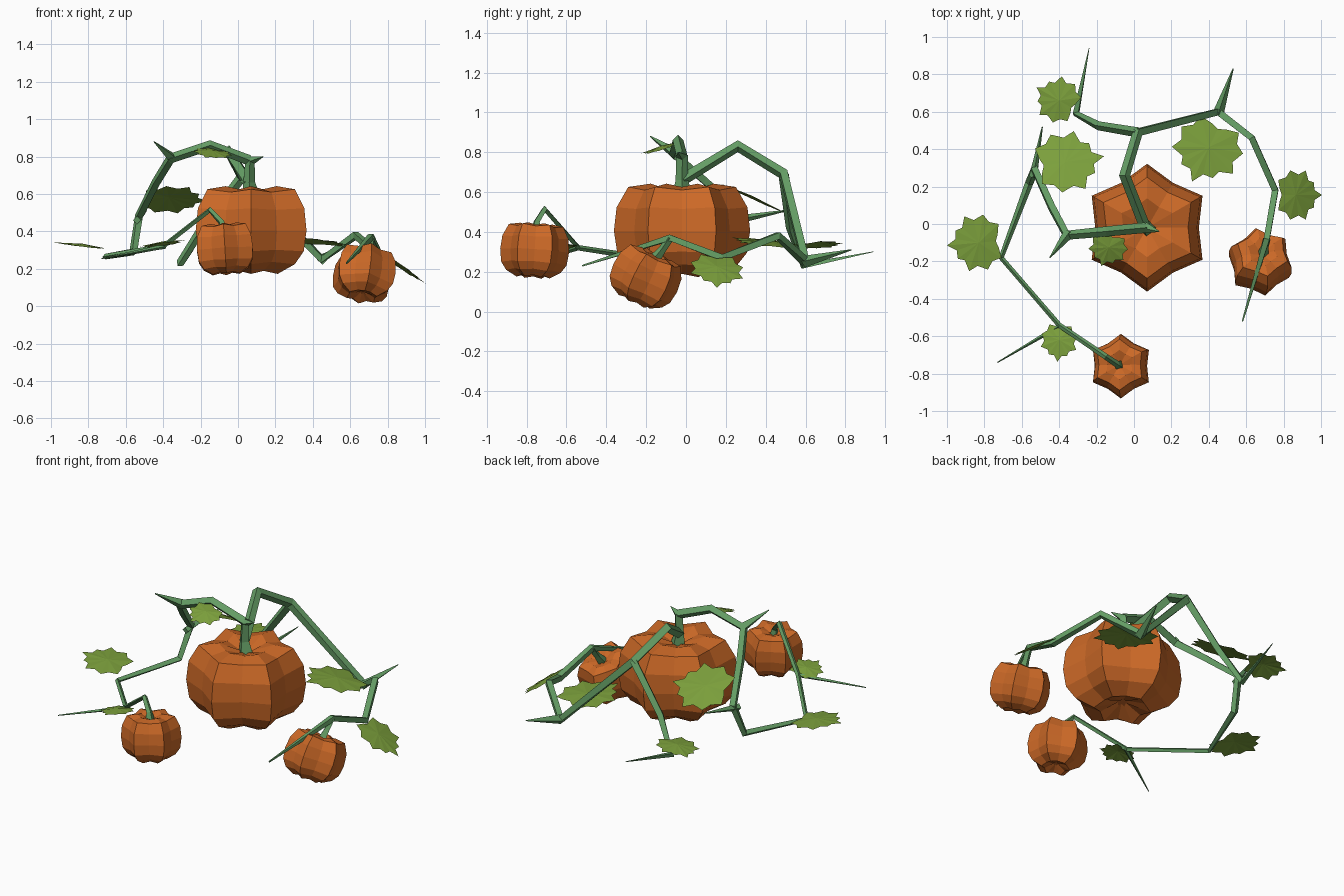
import bpy, bmesh, math
from mathutils import Vector, Matrix

if "Cube" in bpy.data.objects:
    bpy.data.objects.remove(bpy.data.objects["Cube"])


def material(name, rgb):
    m = bpy.data.materials.new(name)
    m.diffuse_color = (*rgb, 1)
    m.use_nodes = True
    m.node_tree.nodes["Principled BSDF"].inputs["Base Color"].default_value = m.diffuse_color
    return m


ORANGE = material("orange_skin", (0.60, 0.14, 0.02))
VINE = material("vine_green", (0.13, 0.34, 0.13))
LEAF = material("leaf_green", (0.20, 0.35, 0.045))


def finish(bm, name, mat):
    me = bpy.data.meshes.new(name)
    bm.to_mesh(me)
    bm.free()
    me.materials.append(mat)
    ob = bpy.data.objects.new(name, me)
    bpy.context.collection.objects.link(ob)
    return ob


# Six-lobed pumpkin: (radius, height) rings, every second column is a groove
PROFILE = [(0.10, 0.83), (0.46, 1.0), (0.79, 0.93), (0.96, 0.5), (1.0, 0.0),
           (0.95, -0.47), (0.79, -0.76), (0.48, -0.98), (0.10, -0.80)]


def pumpkin(name, center, r, h, axis, spin=0):
    bm = bmesh.new()
    rings = []
    for pr, pz in PROFILE:
        ring = []
        for i in range(12):
            a = math.radians(90 + spin + 30 * i)
            groove = i % 2
            k = r * pr * (0.81 if groove else 1)
            ring.append(bm.verts.new((k * math.cos(a), k * math.sin(a),
                                      h * pz * (0.93 if groove else 1))))
        rings.append(ring)
    for lo, hi in zip(rings, rings[1:]):
        for i in range(12):
            j = (i + 1) % 12
            bm.faces.new((lo[i], hi[i], hi[j], lo[j]))
    bm.faces.new(rings[0])
    bm.faces.new(rings[-1][::-1])
    bmesh.ops.recalc_face_normals(bm, faces=bm.faces)
    rot = Vector((0, 0, 1)).rotation_difference(Vector(axis)).to_matrix().to_4x4()
    bm.transform(Matrix.Translation(center) @ rot)
    return finish(bm, name, ORANGE)


# Square-section vine along (x, y, z, radius) points
def vine(name, pts):
    cu = bpy.data.curves.new(name, 'CURVE')
    cu.dimensions = '3D'
    cu.bevel_depth = 1.0
    cu.bevel_resolution = 0
    cu.use_fill_caps = True
    sp = cu.splines.new('POLY')
    sp.use_smooth = False
    sp.points.add(len(pts) - 1)
    for p, (x, y, z, rad) in zip(sp.points, pts):
        p.co = (x, y, z, 1)
        p.radius = rad
    cu.materials.append(VINE)
    ob = bpy.data.objects.new(name, cu)
    bpy.context.collection.objects.link(ob)
    bpy.ops.object.select_all(action='DESELECT')
    ob.select_set(True)
    bpy.context.view_layer.objects.active = ob
    bpy.ops.object.convert(target='MESH')
    bpy.ops.object.shade_flat()


# Lobed leaf: half outline (angle from tip, radius), mirrored; slopes give tilt
HALF = [(0, 1.12), (14, 0.82), (32, 0.92), (46, 0.78), (66, 1.04), (82, 0.8),
        (104, 0.98), (122, 0.8), (142, 0.95), (162, 0.72)]


def leaf(name, center, rx, ry, tip, sx=0, sy=0):
    bm = bmesh.new()
    outline = HALF + [(180, 0.6)] + [(-a, r) for a, r in HALF[:0:-1]]
    mid = bm.verts.new((center[0], center[1], center[2] + 0.012))
    rim = []
    for a, r in outline:
        t = math.radians(tip + a)
        x, y = rx * r * math.cos(t), ry * r * math.sin(t)
        rim.append(bm.verts.new((center[0] + x, center[1] + y,
                                 center[2] + sx * x + sy * y)))
    for i in range(len(rim)):
        bm.faces.new((mid, rim[i], rim[(i + 1) % len(rim)]))
    finish(bm, name, LEAF)


# Pumpkins
pumpkin("large_pumpkin", (0.07, -0.02, 0.405), 0.342, 0.237, (0, 0, 1))
pumpkin("front_pumpkin", (-0.07, -0.76, 0.305), 0.173, 0.137, (-0.06, 0.06, 1))
pumpkin("side_pumpkin", (0.675, -0.205, 0.168), 0.178, 0.135, (0.1, 0.42, 0.9), 10)

# Main stem and the vine arching behind to the side pumpkin
vine("main_stem", [(0.07, -0.02, 0.58, 0.05), (0.06, -0.02, 0.66, 0.032),
                   (0.065, -0.02, 0.78, 0.03), (0.135, -0.04, 0.80, 0.002)])
vine("back_vine", [(0.06, -0.02, 0.66, 0.03), (-0.05, 0.26, 0.83, 0.03),
                   (0.02, 0.49, 0.69, 0.029), (0.45, 0.60, 0.25, 0.027),
                   (0.63, 0.46, 0.38, 0.024), (0.755, 0.18, 0.27, 0.024),
                   (0.71, -0.08, 0.37, 0.022), (0.58, -0.52, 0.23, 0.005)])
vine("back_branch", [(0.02, 0.49, 0.69, 0.027), (-0.19, 0.525, 0.42, 0.024),
                     (-0.31, 0.59, 0.23, 0.022), (-0.24, 0.94, 0.30, 0.002)])
vine("side_pumpkin_stem", [(0.69, -0.16, 0.26, 0.03), (0.70, -0.12, 0.31, 0.02),
                           (0.71, -0.08, 0.37, 0.02)])

# Vine reaching left and round to the front pumpkin
vine("left_vine", [(0.06, -0.02, 0.78, 0.028), (-0.15, -0.04, 0.86, 0.027),
                   (-0.36, -0.06, 0.79, 0.027), (-0.44, 0.09, 0.66, 0.025),
                   (-0.53, 0.29, 0.48, 0.024), (-0.56, 0.22, 0.29, 0.022),
                   (-0.71, -0.18, 0.265, 0.015), (-0.40, -0.54, 0.32, 0.014),
                   (-0.15, -0.71, 0.515, 0.016), (-0.09, -0.75, 0.45, 0.018),
                   (-0.08, -0.755, 0.40, 0.03)])

# Tapering tendrils at the joints
for name, a, b, r in [
        ("left_tendril", (-0.35, -0.05, 0.79), (-0.45, -0.18, 0.88), 0.03),
        ("leaf_tendril", (-0.54, 0.25, 0.46), (-0.49, 0.52, 0.51), 0.022),
        ("back_tendril", (0.45, 0.59, 0.25), (0.53, 0.83, 0.31), 0.03),
        ("front_tendril", (-0.39, -0.54, 0.32), (-0.73, -0.74, 0.255), 0.013)]:
    vine(name, [(*a, r), (*b, 0.003)])

# Leaves
leaf("back_left_leaf", (-0.40, 0.66, 0.335), 0.125, 0.125, 150, 0.15, 0.05)
leaf("left_leaf", (-0.37, 0.33, 0.57), 0.19, 0.165, 10, 0.03, -0.45)
leaf("back_right_leaf", (0.40, 0.41, 0.345), 0.19, 0.18, -115, -0.1, -0.1)
leaf("right_leaf", (0.865, 0.155, 0.215), 0.125, 0.138, 0, -0.68, -0.1)
leaf("far_left_leaf", (-0.83, -0.10, 0.322), 0.152, 0.155, 185, -0.12, 0.03)
leaf("front_leaf", (-0.40, -0.62, 0.33), 0.10, 0.105, -95, 0.15, -0.1)
leaf("top_leaf", (-0.135, -0.125, 0.82), 0.105, 0.095, -110, -0.1, 0.3)
